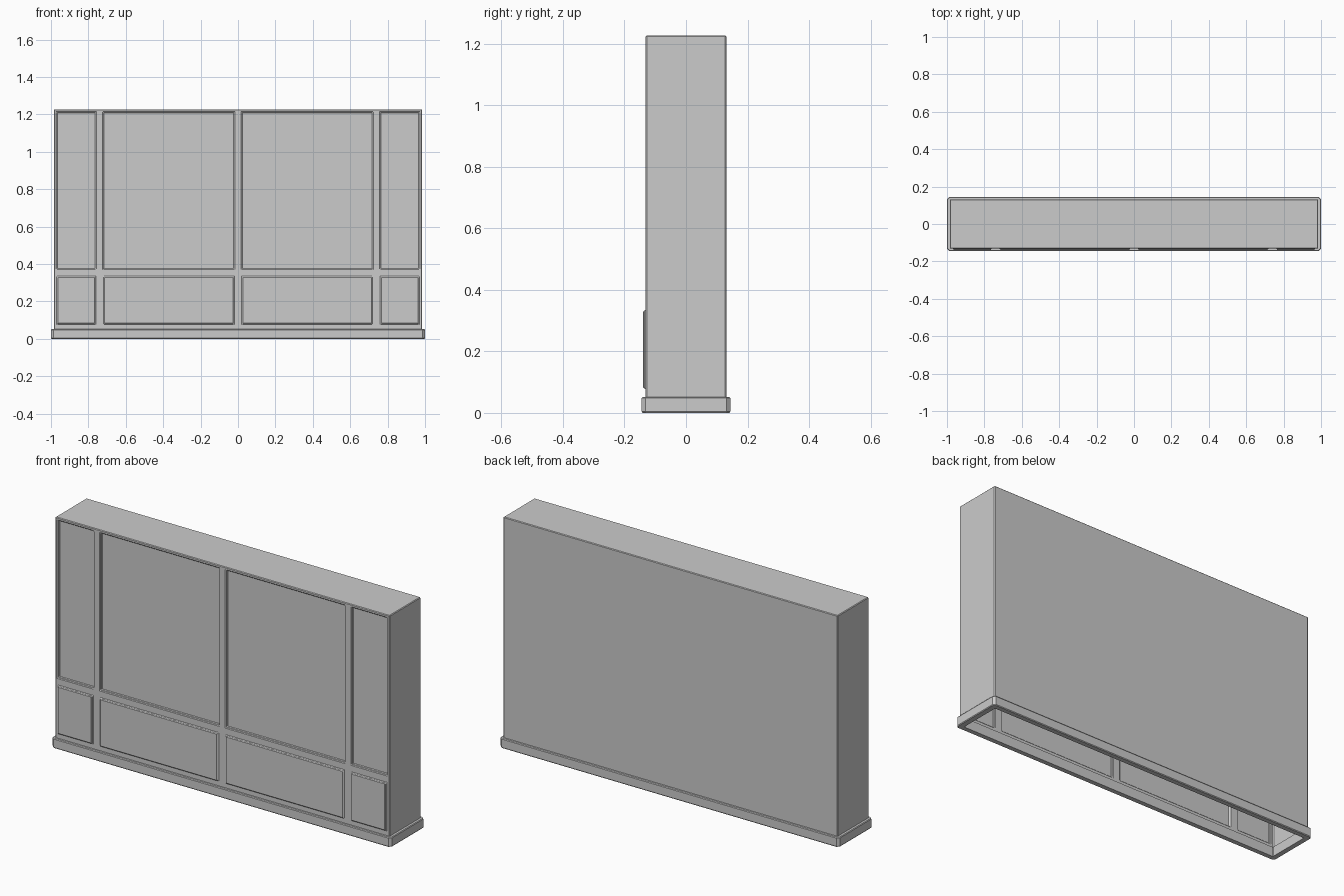
import bpy, bmesh

if "Cube" in bpy.data.objects:
    bpy.data.objects.remove(bpy.data.objects["Cube"])


def finish(bm, name):
    bmesh.ops.recalc_face_normals(bm, faces=bm.faces[:])
    mesh = bpy.data.meshes.new(name)
    bm.to_mesh(mesh)
    bm.free()
    obj = bpy.data.objects.new(name, mesh)
    bpy.context.collection.objects.link(obj)
    return obj


def add_bevel(obj, width):
    mod = obj.modifiers.new("edge_bevel", "BEVEL")
    mod.width = width
    mod.segments = 1
    mod.limit_method = "ANGLE"


# Cabinet shell: gridded front, then sides, top and back; open underneath
FRONT, BACK = -0.131, 0.131
half = [0.02, 0.72, 0.76, 0.97, 0.985]
xs = [-x for x in reversed(half)] + half
zs = [0.05, 0.076, 0.336, 0.373, 1.211, 1.227]
bm = bmesh.new()
grid = [[bm.verts.new((x, FRONT, z)) for x in xs] for z in zs]
uppers, lowers = [], []
for j in range(len(zs) - 1):
    for i in range(len(xs) - 1):
        f = bm.faces.new((grid[j][i], grid[j][i + 1],
                          grid[j + 1][i + 1], grid[j + 1][i]))
        if i in (1, 3, 5, 7):
            if j == 1:
                lowers.append(f)
            elif j == 3:
                uppers.append(f)

rim = [e for e in bm.edges if e.is_boundary
       and not all(abs(v.co.z - zs[0]) < 1e-5 for v in e.verts)]
ext = bmesh.ops.extrude_edge_only(bm, edges=rim)["geom"]
for v in (g for g in ext if isinstance(g, bmesh.types.BMVert)):
    v.co.y = BACK
left = sorted((v for v in bm.verts if v.co.y > 0 and v.co.x < -0.98),
              key=lambda v: v.co.z)
right = sorted((v for v in bm.verts if v.co.y > 0 and v.co.x > 0.98),
               key=lambda v: -v.co.z)
top = sorted((v for v in bm.verts if v.co.y > 0 and abs(v.co.x) < 0.98),
             key=lambda v: v.co.x)
bm.faces.new(left + top + right)


# Recessed upper panes and raised lower panels
def push_panels(faces, dy):
    for f in faces:
        res = bmesh.ops.extrude_discrete_faces(bm, faces=[f])["faces"]
        bmesh.ops.translate(bm, vec=(0, dy, 0), verts=res[0].verts[:])


def push_connected(faces, dy):
    for f in faces:
        bmesh.ops.inset_individual(bm, faces=[f], thickness=0.0005)
        bmesh.ops.translate(bm, vec=(0, dy, 0), verts=f.verts[:])


push_connected(uppers, 0.014)
bmesh.ops.inset_individual(bm, faces=lowers, thickness=0.005)
push_connected(lowers, -0.009)
add_bevel(finish(bm, "cabinet_body"), 0.004)


# Plinth: hollow ring with chamfered corners
def ring_loop(bm, hx, hy, c, z):
    pts = [(hx - c, -hy), (hx, -hy + c), (hx, hy - c), (hx - c, hy),
           (-hx + c, hy), (-hx, hy - c), (-hx, -hy + c), (-hx + c, -hy)]
    return [bm.verts.new((x, y, z)) for x, y in pts]


bm = bmesh.new()
loops = [ring_loop(bm, *p) for p in (
    (0.997, 0.141, 0.012, 0.0), (1.0, 0.144, 0.013, 0.004),
    (1.0, 0.144, 0.013, 0.048), (0.997, 0.141, 0.012, 0.052),
    (0.97, 0.116, 0.004, 0.052), (0.97, 0.116, 0.004, 0.0))]
for a, b in zip(loops, loops[1:] + loops[:1]):
    for k in range(8):
        n = (k + 1) % 8
        bm.faces.new((a[k], a[n], b[n], b[k]))
finish(bm, "plinth")
